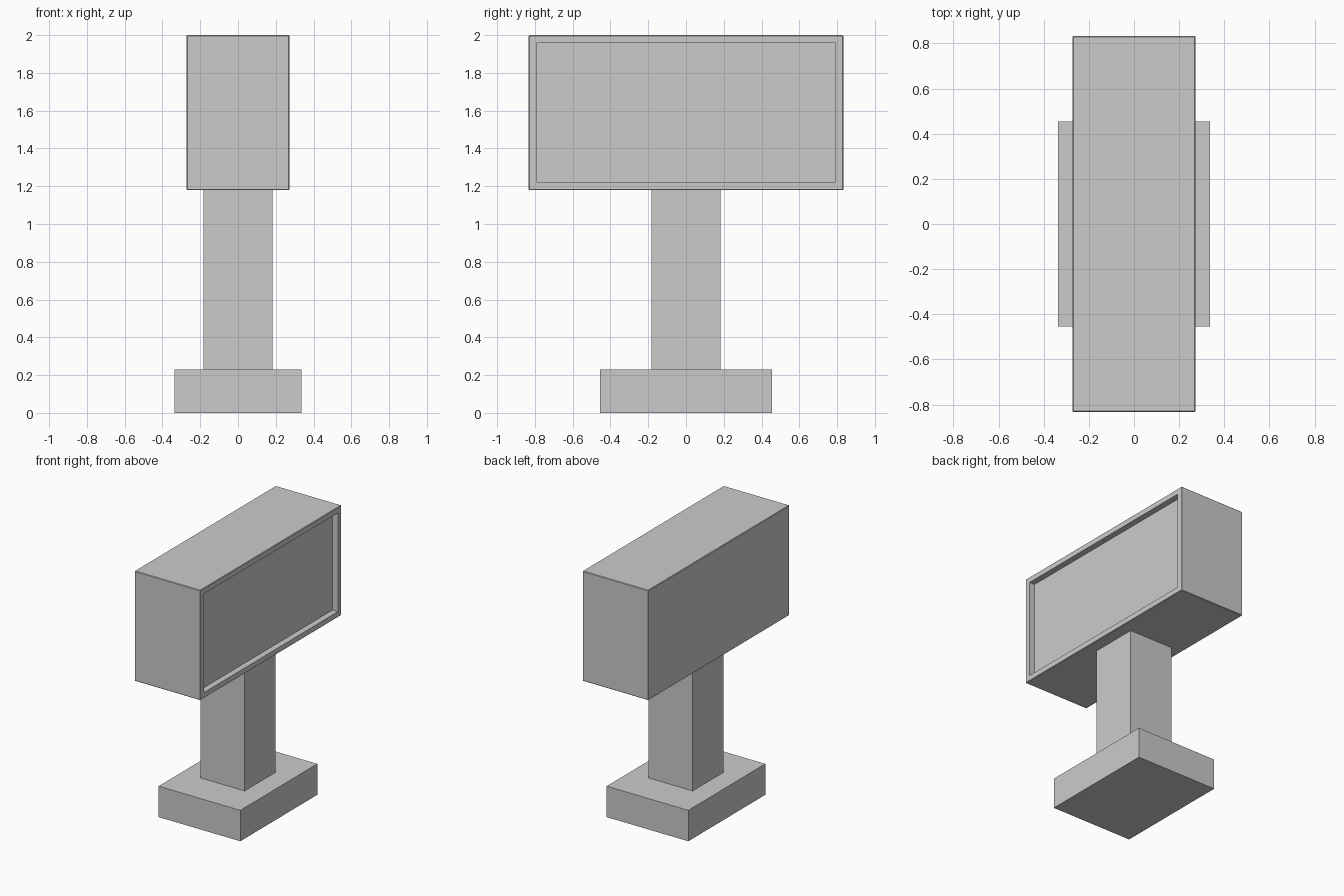
import bpy, bmesh
from mathutils import Vector

if "Cube" in bpy.data.objects:
    bpy.data.objects.remove(bpy.data.objects["Cube"])


def box(name, half_x, half_y, z0, z1):
    """Flat-shaded box centred on x = y = 0."""
    bm = bmesh.new()
    bmesh.ops.create_cube(bm, size=1)
    bmesh.ops.scale(bm, vec=(2 * half_x, 2 * half_y, z1 - z0), verts=bm.verts)
    bmesh.ops.translate(bm, vec=(0, 0, (z0 + z1) / 2), verts=bm.verts)
    mesh = bpy.data.meshes.new(name)
    bm.to_mesh(mesh)
    bm.free()
    obj = bpy.data.objects.new(name, mesh)
    bpy.context.collection.objects.link(obj)
    return obj


# Foot and post
box("base", 0.337, 0.454, 0.0, 0.231)
box("post", 0.183, 0.183, 0.231, 1.18)

# Display housing with slim edge bevel and a recessed screen on +x
housing = box("display_housing", 0.272, 0.833, 1.179, 2.0)
bm = bmesh.new()
bm.from_mesh(housing.data)
bmesh.ops.bevel(bm, geom=bm.edges[:], offset=0.004, segments=1, affect='EDGES')
bm.normal_update()
side = max(bm.faces, key=lambda f: f.calc_center_median().x)
bmesh.ops.inset_region(bm, faces=[side], thickness=0.054)
bm.normal_update()
# Push the screen straight in, leaving square reveals
screen = bmesh.ops.extrude_discrete_faces(bm, faces=[side])["faces"][0]
bmesh.ops.translate(bm, vec=Vector((-0.045, 0, 0)), verts=screen.verts[:])
bmesh.ops.recalc_face_normals(bm, faces=bm.faces[:])
bm.to_mesh(housing.data)
bm.free()
